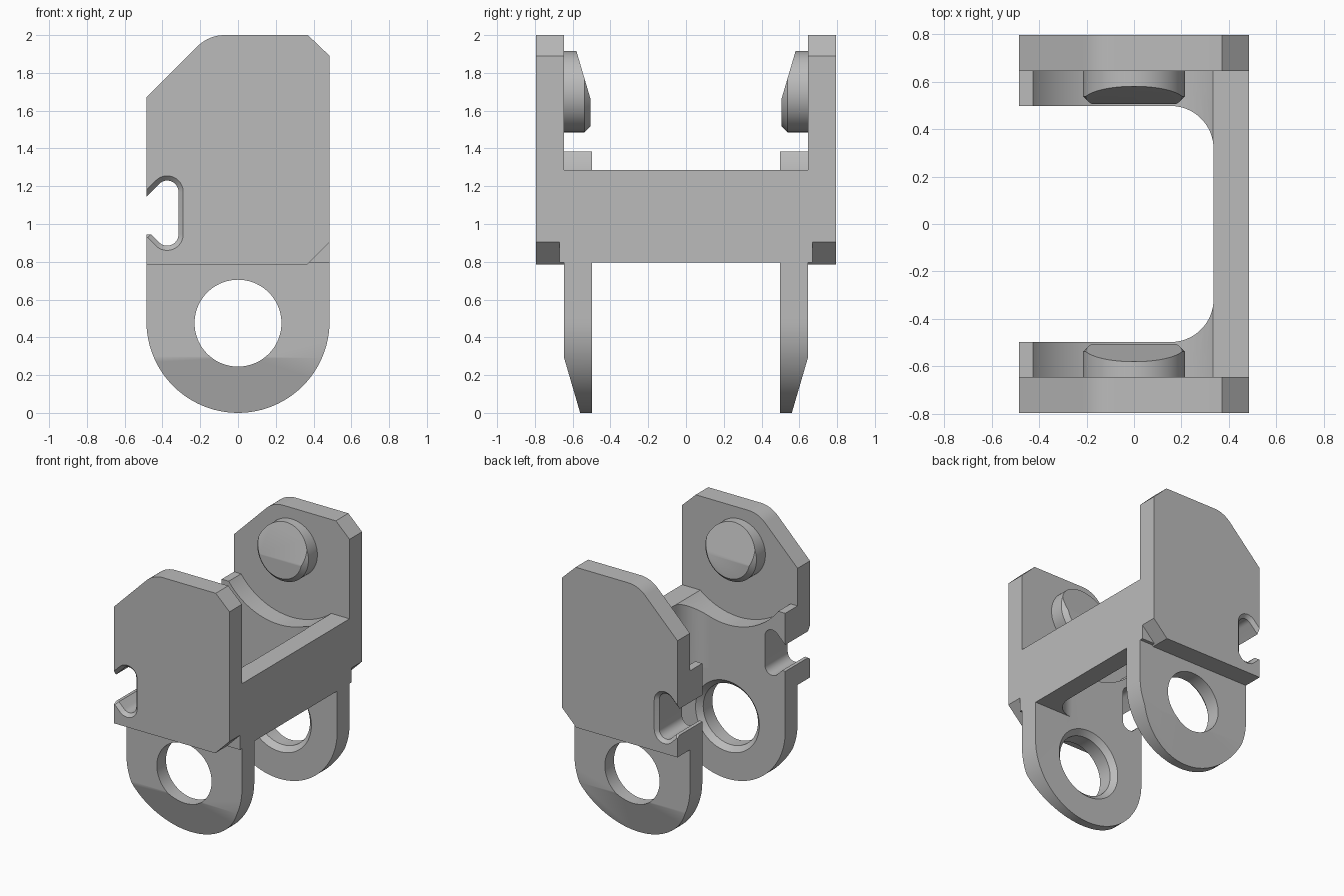
import bpy
import bmesh
from math import sin, cos, pi, radians

cube = bpy.data.objects.get("Cube")
if cube:
    bpy.data.objects.remove(cube, do_unlink=True)

grey = bpy.data.materials.new("plain_grey")
grey.use_nodes = True
colour = (0.5, 0.5, 0.5, 1)
grey.diffuse_color = colour
grey.node_tree.nodes["Principled BSDF"].inputs["Base Color"].default_value = colour

HALF = 0.485                       # half width in x
INNER, SEAM, OUTER = 0.497, 0.65, 0.795   # cheek layers in y
STUD_Z, HOLE_Z = 1.7, 0.475


def loft(name, rings):
    """Closed solid through rings that have equal point counts."""
    bm = bmesh.new()
    loops = [[bm.verts.new(p) for p in ring] for ring in rings]
    for a, b in zip(loops, loops[1:]):
        for i in range(len(a)):
            j = (i + 1) % len(a)
            bm.faces.new((a[i], a[j], b[j], b[i]))
    bm.faces.new(loops[0])
    bm.faces.new(loops[-1])
    bmesh.ops.recalc_face_normals(bm, faces=bm.faces)
    mesh = bpy.data.meshes.new(name)
    bm.to_mesh(mesh)
    bm.free()
    mesh.materials.append(grey)
    obj = bpy.data.objects.new(name, mesh)
    bpy.context.collection.objects.link(obj)
    return obj


def ring_y(points, y):
    return [(x, y, z) for x, z in points]


def prism_y(name, points, y0, y1):
    return loft(name, [ring_y(points, y0), ring_y(points, y1)])


def arc(cx, cy, r, start, end, steps=12):
    angles = [radians(start + (end - start) * i / steps) for i in range(steps + 1)]
    return [(cx + r * cos(a), cy + r * sin(a)) for a in angles]


def turned(name, z, profile, steps=72):
    """Round part about a y axis; profile holds (radius, y)."""
    return loft(name, [ring_y(arc(0, z, r, 0, 360, steps)[:-1], y) for r, y in profile])


def apply(obj, mod):
    bpy.context.view_layer.objects.active = obj
    bpy.ops.object.modifier_apply(modifier=mod.name)


def combine(obj, other, operation):
    mod = obj.modifiers.new("combine", 'BOOLEAN')
    mod.solver = 'EXACT'
    mod.operation = operation
    mod.object = other
    apply(obj, mod)
    bpy.data.objects.remove(other, do_unlink=True)


def mirror_y(obj):
    mod = obj.modifiers.new("mirror", 'MIRROR')
    mod.use_axis = (False, True, False)
    mod.use_bisect_axis = (False, True, False)
    apply(obj, mod)
    bpy.ops.object.select_all(action='DESELECT')
    obj.select_set(True)
    bpy.ops.object.shade_smooth_by_angle(angle=radians(25))


# Inner leg with a round foot
foot = arc(0, HALF, HALF, 180, 360, 48)
body = prism_y("bracket_body", foot + [(HALF, 1.2), (0.4, 1.2), (0.2, 1.385), (-HALF, 1.385)],
               INNER, SEAM - 0.005)

# Half of the bridge, filleted into the leg
plan = [(HALF, -0.1), (HALF, SEAM + 0.02), (0.1, SEAM + 0.02), (0.1, INNER)]
plan += arc(0.155, INNER - 0.18, 0.18, 90, 0, 16) + [(0.335, -0.1)]
web = loft("bridge", [[(x, y, z) for x, y in plan] for z in (0.795, 1.287)])
# Keep the leg's outer face clear below the plate
combine(body, web, 'UNION')

# Clearance arc round the stud, foot taper and countersunk hole
combine(body, turned("arc_cutter", STUD_Z, [(0.53, 0.2), (0.53, 0.9)], 96), 'DIFFERENCE')
taper = [(0.645, 0.29), (0.531, -0.1), (0.9, -0.1), (0.9, 0.29)]
combine(body, loft("taper_cutter", [[(x, y, z) for y, z in taper] for x in (-1, 1)]), 'DIFFERENCE')
combine(body, turned("hole_cutter", HOLE_Z, [(0.29, 0.475), (0.23, 0.535), (0.23, 0.9)]), 'DIFFERENCE')

# Outer cheek plate with clipped corners
cheek = [(-HALF, 0.785), (0.365, 0.785), (HALF, 0.905), (HALF, 1.89), (0.37, 2)]
cheek += arc(-0.072, 1.8, 0.2, 90, 135) + [(-HALF, 1.67)]
combine(body, prism_y("cheek_plate", cheek, SEAM - 0.005, OUTER), 'UNION')


# Open side slot, chamfered on the outer face
def slot(r):
    cx, low, high = -0.375, 0.945, 1.17
    d = r * cos(pi / 4)
    mouth = -0.6
    tip = (cx - d - 0.043, low - d + 0.043)
    return (arc(cx, low, r, 225, 360) + arc(cx, high, r, 0, 135)
            + [(mouth, high + d + mouth - (cx - d)), (mouth, tip[1] - 0.01), tip])


cutter = loft("slot_cutter", [ring_y(slot(0.06), 0.4), ring_y(slot(0.06), OUTER - 0.025),
                              ring_y(slot(0.11), OUTER + 0.025)])
combine(body, cutter, 'DIFFERENCE')
mirror_y(body)

# Locking studs: chamfered rim and sloping lead-in face
studs = turned("locking_studs", STUD_Z, [(0.215, SEAM + 0.01), (0.215, 0.538), (0.182, 0.505)])
ramp = [(0.605, 2), (0.458, 1.5), (0.3, 1.5), (0.3, 2)]
combine(studs, loft("ramp_cutter", [[(x, y, z) for y, z in ramp] for x in (-1, 1)]), 'DIFFERENCE')
mirror_y(studs)
